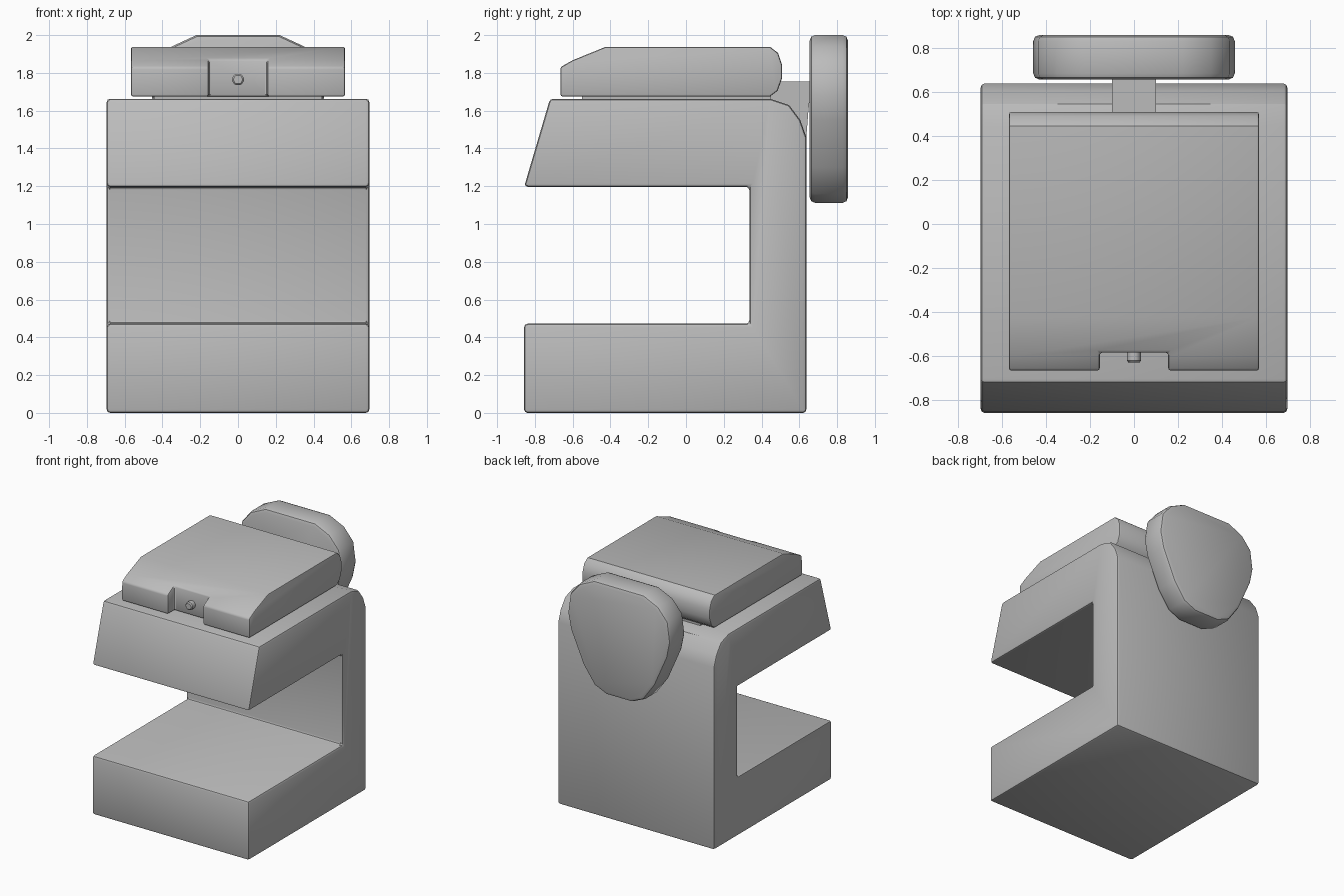
import bpy, bmesh, math

cube = bpy.data.objects.get("Cube")
if cube:
    bpy.data.objects.remove(cube, do_unlink=True)

grey = bpy.data.materials.new("plain grey")
grey.use_nodes = True
colour = (0.5, 0.5, 0.5, 1)
grey.diffuse_color = colour
grey.node_tree.nodes["Principled BSDF"].inputs["Base Color"].default_value = colour


def prism(name, outline, axis, low, high, bevel=0.0, segments=2, cutter=None):
    """Extrude an outline along x (points are y, z) or along y (points are x, z)."""
    def place(p, d):
        return (d, p[0], p[1]) if axis == "x" else (p[0], d, p[1])

    bm = bmesh.new()
    ends = [[bm.verts.new(place(p, d)) for p in outline] for d in (low, high)]
    bm.faces.new(ends[0])
    bm.faces.new(ends[1])
    n = len(outline)
    for i in range(n):
        j = (i + 1) % n
        bm.faces.new((ends[0][i], ends[0][j], ends[1][j], ends[1][i]))
    bmesh.ops.recalc_face_normals(bm, faces=bm.faces)
    mesh = bpy.data.meshes.new(name)
    bm.to_mesh(mesh)
    bm.free()
    mesh.materials.append(grey)
    obj = bpy.data.objects.new(name, mesh)
    bpy.context.collection.objects.link(obj)
    bpy.ops.object.select_all(action="DESELECT")
    bpy.context.view_layer.objects.active = obj
    obj.select_set(True)
    if cutter:
        cut = obj.modifiers.new("notch", "BOOLEAN")
        cut.operation = "DIFFERENCE"
        cut.solver = "EXACT"
        cut.object = cutter
        bpy.ops.object.modifier_apply(modifier=cut.name)
        bpy.data.objects.remove(cutter, do_unlink=True)
    if bevel:
        mod = obj.modifiers.new("soft edges", "BEVEL")
        mod.width = bevel
        mod.segments = segments
        mod.limit_method = "ANGLE"
        mod.angle_limit = math.radians(42)
        bpy.ops.object.modifier_apply(modifier=mod.name)
    bpy.ops.object.shade_smooth_by_angle(angle=math.radians(32))
    return obj


def box(y0, y1, z0, z1):
    return [(y0, z0), (y1, z0), (y1, z1), (y0, z1)]


# C-shaped body with a rounded upper back edge
prism("body", [(-0.857, 0), (0.637, 0), (0.637, 1.46), (0.605, 1.55), (0.545, 1.63),
               (0.445, 1.663), (-0.72, 1.663), (-0.857, 1.197), (0.335, 1.197),
               (0.335, 0.472), (-0.857, 0.472)], "x", -0.695, 0.695, 0.018)

# Thin seat between body and lid
prism("lid_seat", box(-0.55, 0.45, 1.65, 1.69), "x", -0.445, 0.445)

# Lid with a sloped front, rounded back and front notch
notch = prism("notch_cutter", box(-0.8, -0.583, 1.5, 2.1), "x", -0.155, 0.155)
notch.hide_render = True
prism("lid", [(-0.665, 1.675), (0.445, 1.675), (0.485, 1.705), (0.508, 1.77), (0.508, 1.845),
              (0.488, 1.905), (0.445, 1.938), (-0.425, 1.938), (-0.60, 1.867), (-0.665, 1.83)],
      "x", -0.567, 0.567, 0.02, cutter=notch)

# Small hexagonal button in the notch
button = [(0.035 * math.cos(i * math.pi / 3), 1.765 + 0.035 * math.sin(i * math.pi / 3))
          for i in range(6)]
prism("latch_button", button, "y", -0.628, -0.57, 0.008, 1)

# Arm joining the body to the rear paddle
prism("paddle_arm", [(0.40, 1.755), (0.665, 1.755), (0.648, 1.6), (0.637, 1.46), (0.40, 1.5)],
      "x", -0.1, 0.1)

# Rear paddle: wide at the top, tapering downward
half = [(0.11, 1.112), (0.22, 1.16), (0.32, 1.30), (0.43, 1.55), (0.457, 1.68),
        (0.435, 1.84), (0.35, 1.94), (0.22, 2.0)]
paddle = half + [(-x, z) for x, z in reversed(half)]
prism("rear_paddle", paddle, "y", 0.655, 0.857, 0.028)
